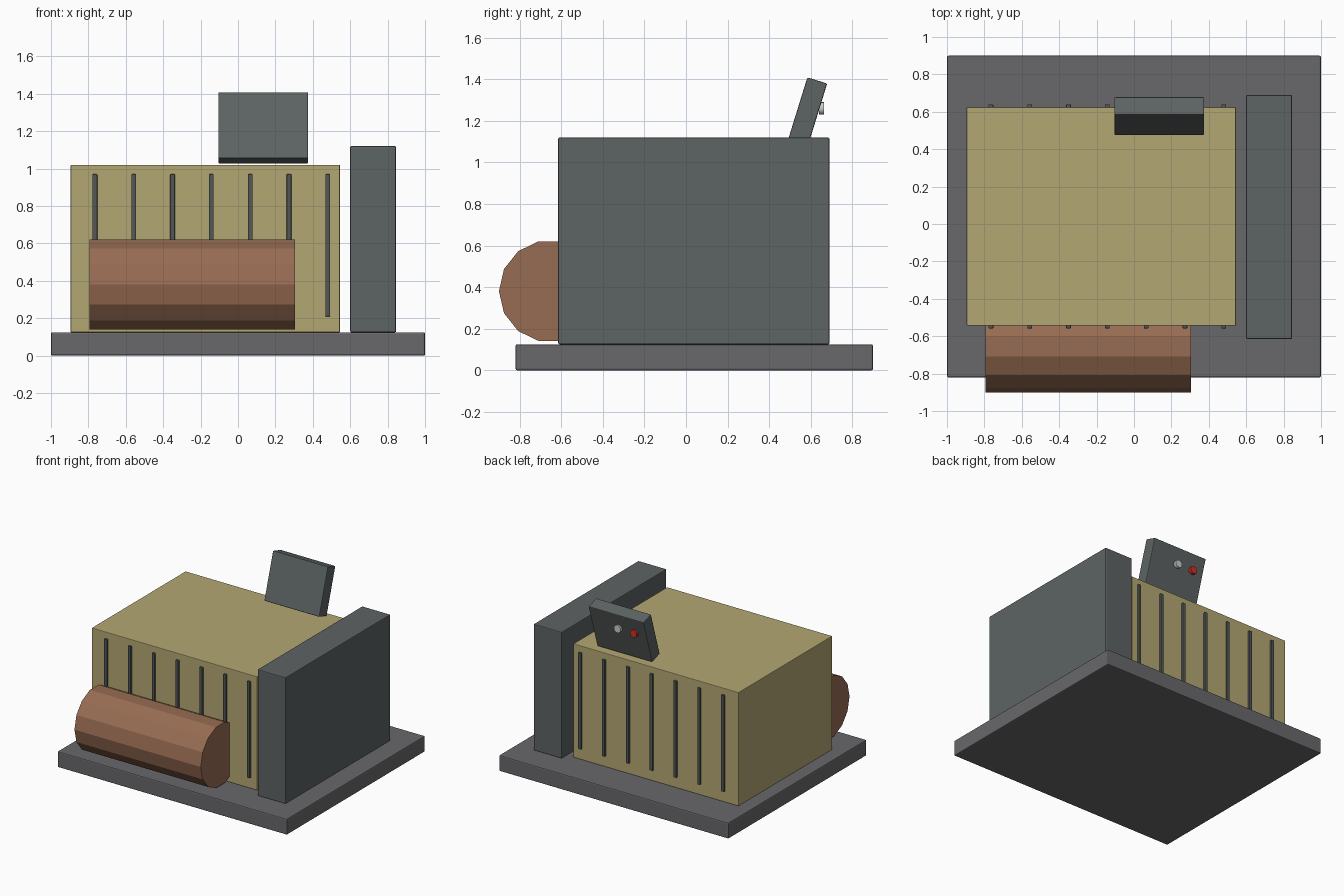
import bpy
from math import pi, radians

if "Cube" in bpy.data.objects:
    bpy.data.objects.remove(bpy.data.objects["Cube"])


def material(name, rgb):
    m = bpy.data.materials.new(name)
    m.diffuse_color = (*rgb, 1)
    m.use_nodes = True
    m.node_tree.nodes["Principled BSDF"].inputs["Base Color"].default_value = m.diffuse_color
    return m


TAN = material("tan_paint", (0.45, 0.39, 0.17))
COPPER = material("copper", (0.31, 0.15, 0.085))
BASE_GREY = material("base_grey", (0.14, 0.14, 0.15))
DARK_GREY = material("dark_grey", (0.11, 0.125, 0.125))
SLAT_GREY = material("slat_grey", (0.085, 0.095, 0.095))
RED = material("red", (0.6, 0.03, 0.02))
WHITE = material("white", (0.7, 0.7, 0.68))


def box(name, lo, hi, mat, bevel=0.0, tilt=0.0):
    """Box between two corners, tilted about its own x axis."""
    centre = [(a + b) / 2 for a, b in zip(lo, hi)]
    bpy.ops.mesh.primitive_cube_add(size=1, location=centre)
    ob = bpy.context.object
    ob.name = name
    ob.scale = [b - a for a, b in zip(lo, hi)]
    bpy.ops.object.transform_apply(location=False, rotation=False, scale=True)
    ob.rotation_euler.x = tilt
    ob.data.materials.append(mat)
    if bevel:
        mod = ob.modifiers.new("edge_bevel", "BEVEL")
        mod.width = bevel
        mod.segments = 2
    return ob


def cylinder(name, sides, radius, depth, centre, rotation, mat):
    bpy.ops.mesh.primitive_cylinder_add(vertices=sides, radius=radius, depth=depth,
                                        location=centre, rotation=rotation)
    ob = bpy.context.object
    ob.name = name
    ob.data.materials.append(mat)
    return ob


# Base slab, main housing and side cabinet
box("base_plate", (-1, -0.82, 0), (1, 0.9, 0.125), BASE_GREY, 0.008)
box("main_housing", (-0.895, -0.543, 0.125), (0.545, 0.625, 1.02), TAN, 0.004)
box("side_cabinet", (0.6, -0.615, 0.125), (0.845, 0.69, 1.12), DARK_GREY, 0.006)

# Vertical cooling ribs on the front and back of the housing
for i in range(7):
    x = -0.765 + i * 0.2075
    for side, y in (("front", -0.543), ("back", 0.625)):
        box(f"{side}_rib_{i + 1}", (x - 0.0125, y - 0.015, 0.21),
            (x + 0.0125, y + 0.015, 0.97), SLAT_GREY, 0.003)

# Low-poly drum half sunk into the front; a vertex points forwards
drum = cylinder("front_drum", 14, 0.246, 1.1, (-0.245, -0.654, 0.381), (0, pi / 2, 0), COPPER)

# Tilted control box on top
box("control_box", (-0.105, 0.527, 1.033), (0.375, 0.627, 1.403), DARK_GREY, 0.006,
    tilt=radians(-17.2))

# Buttons on the back of the control box
for name, x, mat in (("white_button", 0.135, WHITE), ("red_button", -0.005, RED)):
    cylinder(name, 16, 0.03, 0.024, (x, 0.652, 1.26), (pi / 2, 0, 0), mat)
    bpy.ops.object.shade_smooth_by_angle()
